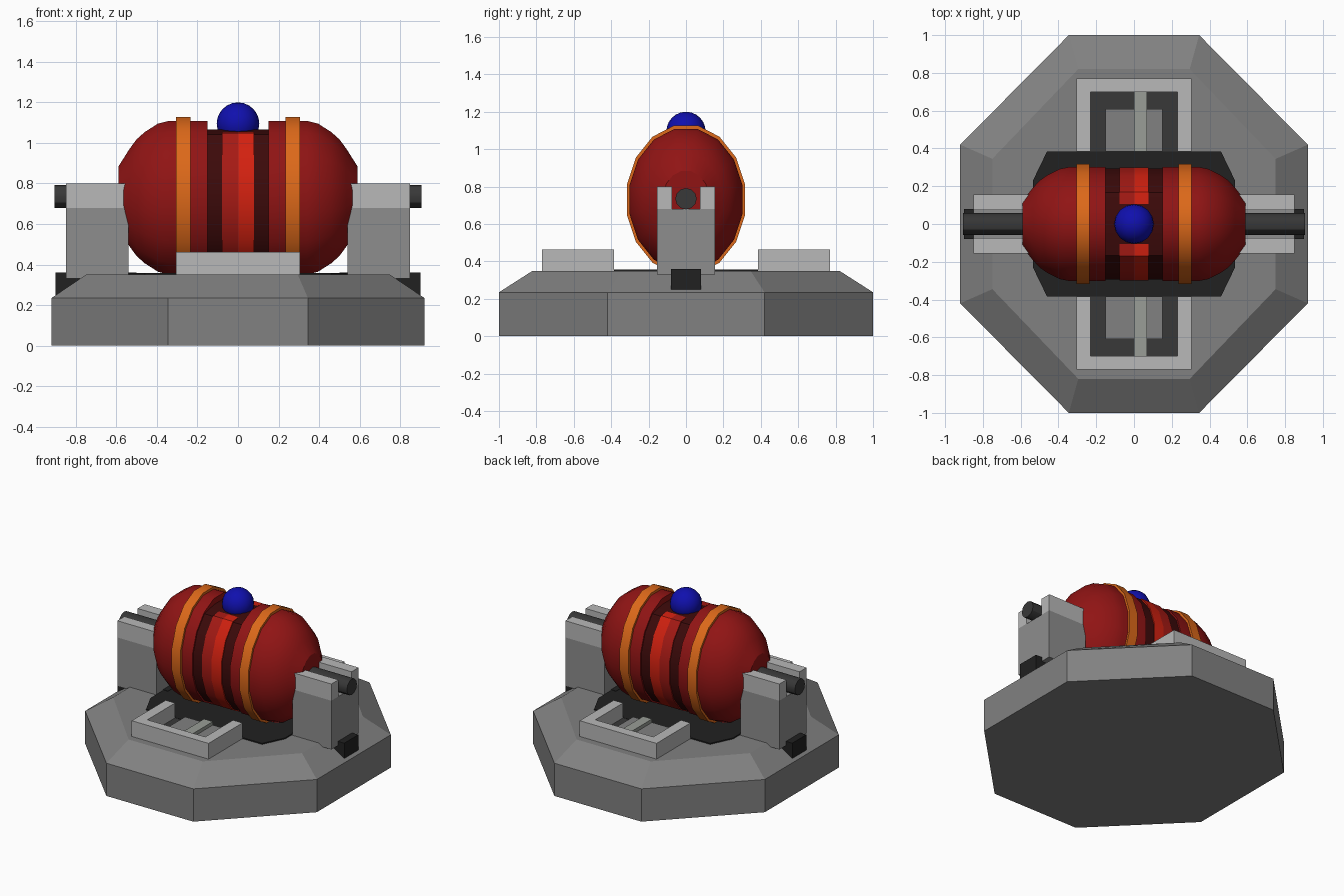
import bpy, bmesh
from math import sin, cos, pi, radians

if "Cube" in bpy.data.objects:
    bpy.data.objects.remove(bpy.data.objects["Cube"])


def mat(name, r, g, b):
    m = bpy.data.materials.new(name)
    m.diffuse_color = (r, g, b, 1)
    m.use_nodes = True
    m.node_tree.nodes["Principled BSDF"].inputs["Base Color"].default_value = m.diffuse_color
    return m


GREY = mat("mid_grey", 0.22, 0.22, 0.22)
STONE = mat("support_grey", 0.27, 0.27, 0.27)
LIGHT = mat("light_grey", 0.48, 0.48, 0.48)
PALE = mat("slat_grey", 0.32, 0.34, 0.31)
DARK = mat("dark_grey", 0.04, 0.04, 0.04)
BLACK = mat("black", 0.015, 0.015, 0.015)
RED = mat("dark_red", 0.28, 0.007, 0.007)
MAROON = mat("maroon", 0.045, 0.003, 0.003)
MID_RED = mat("mid_red", 0.38, 0.01, 0.007)
BRIGHT = mat("bright_red", 0.65, 0.015, 0.005)
ORANGE = mat("orange", 0.72, 0.14, 0.01)
BLUE = mat("blue", 0.005, 0.005, 0.42)


def finish(bm, name, material, smooth=False):
    bmesh.ops.recalc_face_normals(bm, faces=bm.faces)
    me = bpy.data.meshes.new(name)
    bm.to_mesh(me)
    bm.free()
    ob = bpy.data.objects.new(name, me)
    bpy.context.collection.objects.link(ob)
    me.materials.append(material)
    if smooth:
        bpy.ops.object.select_all(action='DESELECT')
        bpy.context.view_layer.objects.active = ob
        ob.select_set(True)
        bpy.ops.object.shade_smooth_by_angle(angle=radians(30))
    return ob


def loft(name, rings, material, smooth=False):
    """Skin a list of equal-length point rings and cap both ends."""
    bm = bmesh.new()
    rows = [[bm.verts.new(p) for p in ring] for ring in rings]
    n = len(rows[0])
    for a, b in zip(rows, rows[1:]):
        for i in range(n):
            j = (i + 1) % n
            bm.faces.new((a[i], a[j], b[j], b[i]))
    bm.faces.new(rows[0])
    bm.faces.new(rows[-1])
    return finish(bm, name, material, smooth)


def box(name, x0, x1, y0, y1, z0, z1, material):
    rect = [(x0, y0), (x1, y0), (x1, y1), (x0, y1)]
    return loft(name, [[(x, y, z) for x, y in rect] for z in (z0, z1)], material)


def octagon(xa, ya, xb, yb, z):
    """Eight points from two corner points mirrored into all quadrants."""
    return [(x, y, z) for x, y in ((xb, yb), (xa, ya), (-xa, ya), (-xb, yb),
                                   (-xb, -yb), (-xa, -ya), (xa, -ya), (xb, -yb))]


def oval(x, s, top=9, n=16):
    """Upright oval cross-section of the capsule at x, scaled by s."""
    k = s / cos(pi / n)
    ang = [(i + 0.5) * 2 * pi / n for i in range(n)]
    return [(x, 0.315 * k * sin(a), min(top, 0.73 + 0.395 * k * cos(a))) for a in ang]


# Octagonal base with sloped shoulder, and the black plate on it
loft("base", [octagon(0.345, 1, 0.92, 0.42, 0), octagon(0.345, 1, 0.92, 0.42, 0.235),
              octagon(0.295, 0.82, 0.75, 0.345, 0.35)], GREY)
loft("floor_plate", [octagon(0.46, 0.385, 0.535, 0.23, z) for z in (0.3, 0.358)], BLACK)

# Capsule: two rounded halves with a band each, and an end support
profile = [(0.15, 0.96), (0.34, 0.96), (0.395, 0.925), (0.46, 0.82),
           (0.5, 0.73), (0.535, 0.61), (0.59, 0.39)]
for sx, side in ((-1, "left"), (1, "right")):
    loft(side + "_capsule_half", [oval(sx * x, s) for x, s in profile], RED, True)
    loft(side + "_band", [oval(sx * x, 1.005) for x in (0.235, 0.305)], ORANGE, True)

    def span(a, b):
        return sorted((sx * a, sx * b))
    box(side + "_support", *span(0.54, 0.85), -0.155, 0.155, 0.33, 0.68, STONE)
    for sy, end in ((-1, "front"), (1, "back")):
        box(f"{side}_{end}_prong", *span(0.54, 0.85), *sorted((sy * 0.075, sy * 0.155)),
            0.68, 0.80, LIGHT)
    box(side + "_foot_block", *span(0.5, 0.9), -0.08, 0.08, 0.25, 0.36, BLACK)
    # Axle stub resting in the fork
    loft(side + "_axle", [[(sx * x, 0.057 * cos(i * pi / 6), 0.735 + 0.057 * sin(i * pi / 6))
                           for i in range(12)] for x in (0.5, 0.905)], DARK, True)

# Recessed middle with a flat top, and two coloured strips
loft("middle_core", [oval(x, 0.93, 1.066) for x in (-0.151, 0.151)], MAROON, True)
loft("left_strip", [oval(x, 0.95, 1.06) for x in (-0.078, 0)], MID_RED, True)
loft("right_strip", [oval(x, 0.95, 1.06) for x in (0, 0.078)], BRIGHT, True)

# Blue dome on top
bm = bmesh.new()
bmesh.ops.create_uvsphere(bm, u_segments=16, v_segments=12, radius=0.105)
bmesh.ops.translate(bm, verts=bm.verts, vec=(0, 0, 1.095))
finish(bm, "dome", BLUE, True)

# Front and back trays: U-shaped frame, dark floor, raised panel and slat
for sy, end in ((-1, "front"), (1, "back")):
    outline = [(-0.305, 0.385), (-0.305, 0.77), (0.305, 0.77), (0.305, 0.385),
               (0.23, 0.385), (0.23, 0.7), (-0.23, 0.7), (-0.23, 0.385)]
    loft(end + "_tray_frame", [[(x, sy * y, z) for x, y in outline]
                               for z in (0.33, 0.463)], LIGHT)

    def depth(a, b):
        return sorted((sy * a, sy * b))
    box(end + "_tray_floor", -0.23, 0.23, *depth(0.385, 0.7), 0.33, 0.356, DARK)
    box(end + "_tray_panel", -0.15, 0.15, *depth(0.385, 0.61), 0.34, 0.385, GREY)
    box(end + "_tray_slat", 0, 0.07, *depth(0.385, 0.7), 0.34, 0.41, PALE)
